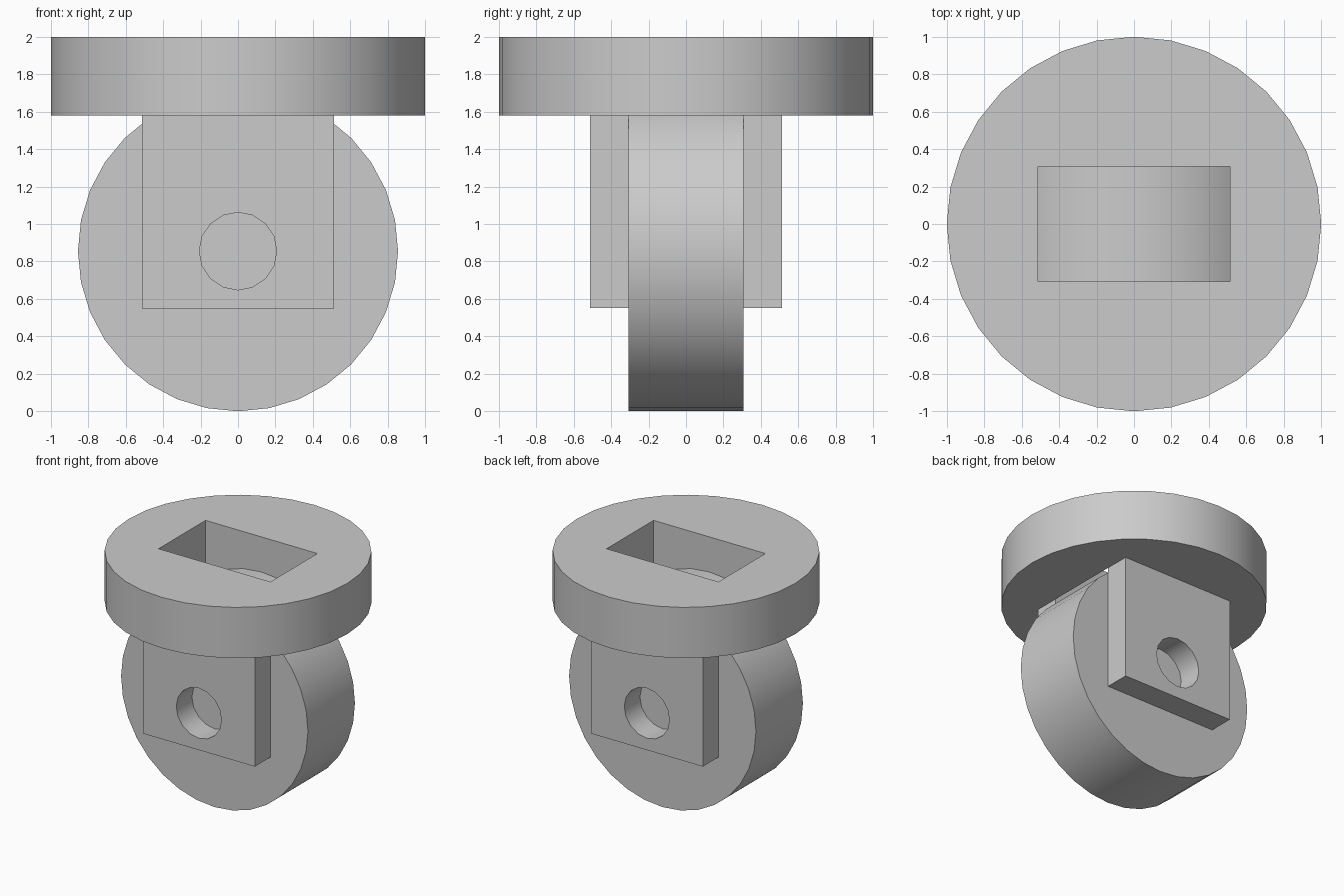
import bpy
import math

if "Cube" in bpy.data.objects:
    bpy.data.objects.remove(bpy.data.objects["Cube"], do_unlink=True)

# Single plain grey
grey = bpy.data.materials.new("plain_grey")
grey.use_nodes = True
colour = (0.6, 0.6, 0.6, 1)
grey.diffuse_color = colour
grey.node_tree.nodes["Principled BSDF"].inputs["Base Color"].default_value = colour

WHEEL_R = 0.855      # wheel radius and axle height
WHEEL_HALF = 0.307   # half of the wheel width
PLATE_HALF = 0.512   # half width of side plates and of the slot
DISC_Z = 1.58        # underside of the top disc


def finish(obj, name):
    obj.name = name
    obj.data.materials.clear()
    obj.data.materials.append(grey)
    return obj


def cylinder(name, radius, depth, location, sides, along_y=False):
    bpy.ops.mesh.primitive_cylinder_add(
        vertices=sides, radius=radius, depth=depth, location=location,
        rotation=(math.pi / 2 if along_y else 0, 0, 0))
    return finish(bpy.context.object, name)


def box(name, size, location):
    bpy.ops.mesh.primitive_cube_add(size=1, location=location)
    bpy.context.object.scale = size
    bpy.ops.object.transform_apply(location=False, rotation=False, scale=True)
    return finish(bpy.context.object, name)


def cut(target, cutter):
    mod = target.modifiers.new("cut", 'BOOLEAN')
    mod.operation = 'DIFFERENCE'
    mod.solver = 'EXACT'
    mod.object = cutter
    bpy.ops.object.select_all(action='DESELECT')
    target.select_set(True)
    bpy.context.view_layer.objects.active = target
    bpy.ops.object.modifier_apply(modifier=mod.name)
    bpy.data.objects.remove(cutter, do_unlink=True)


def smooth(obj):
    bpy.ops.object.select_all(action='DESELECT')
    obj.select_set(True)
    bpy.context.view_layer.objects.active = obj
    bpy.ops.object.shade_smooth_by_angle(angle=math.radians(30))


# Top disc with a slot that clears the wheel
top_disc = cylinder("top_disc", 1, 2 - DISC_Z, (0, 0, (2 + DISC_Z) / 2), 32)
cut(top_disc, box("slot_cutter", (2 * PLATE_HALF, 2 * WHEEL_HALF, 1), (0, 0, 1.8)))
smooth(top_disc)

# Wheel
wheel = cylinder("wheel", WHEEL_R, 2 * WHEEL_HALF, (0, 0, WHEEL_R), 32, True)
smooth(wheel)

# Side plates with round axle holes
thickness = PLATE_HALF - WHEEL_HALF
plate_bottom = 0.55
for side, name in ((-1, "front_plate"), (1, "back_plate")):
    y = side * (PLATE_HALF + WHEEL_HALF) / 2
    plate = box(name, (2 * PLATE_HALF, thickness, DISC_Z - plate_bottom),
                (0, y, (DISC_Z + plate_bottom) / 2))
    cut(plate, cylinder("hole_cutter", 0.207, 1, (0, y, WHEEL_R), 16, True))
    smooth(plate)
